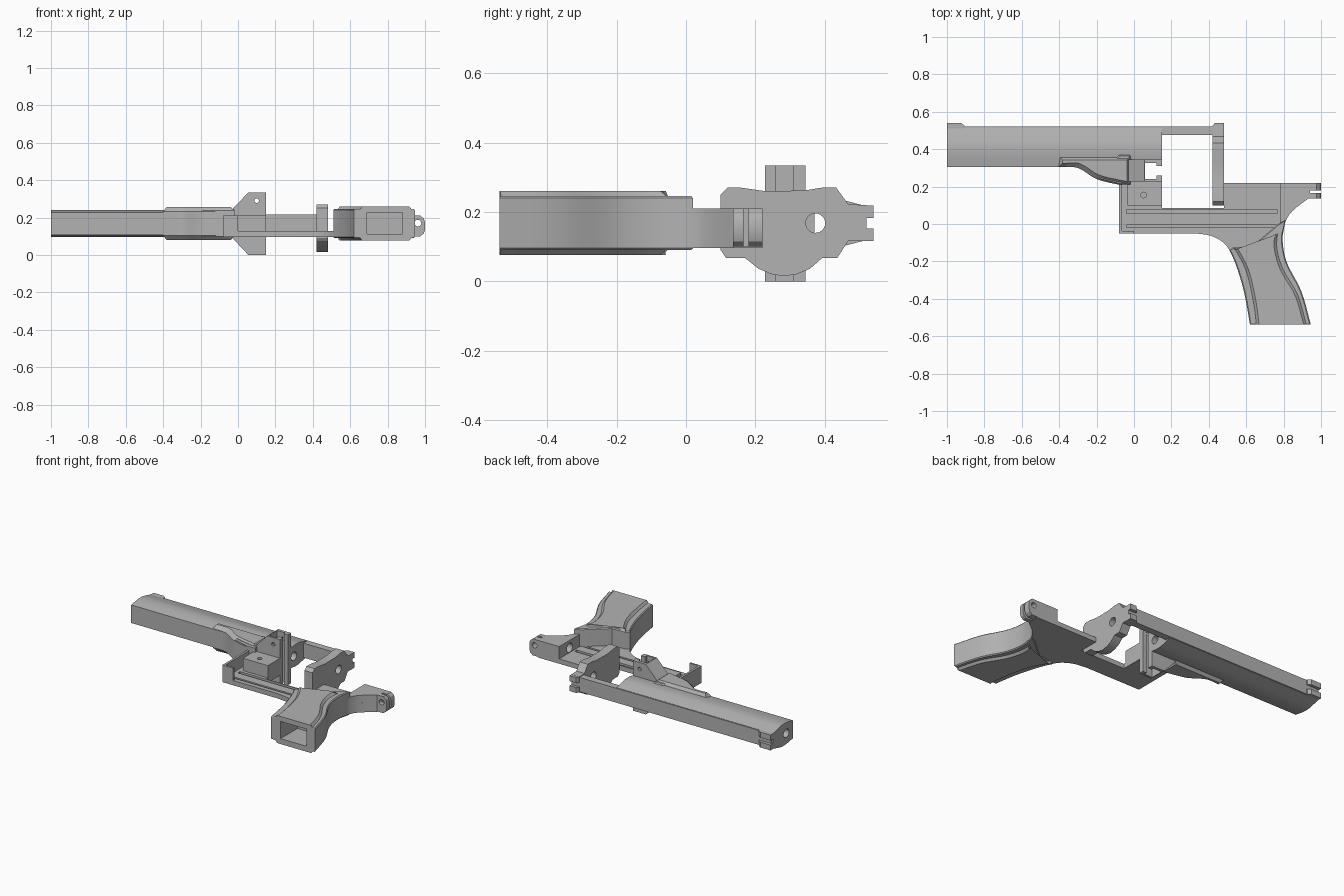
import bpy, bmesh, math

cube = bpy.data.objects.get("Cube")
if cube:
    bpy.data.objects.remove(cube, do_unlink=True)

grey = bpy.data.materials.new("plain grey")
grey.use_nodes = True
colour = (0.45, 0.45, 0.45, 1)
grey.diffuse_color = colour
grey.node_tree.nodes["Principled BSDF"].inputs["Base Color"].default_value = colour

MID = 0.168  # mid plane of the frame thickness
AXES = {"x": lambda a, b, c: (c, a, b),
        "y": lambda a, b, c: (a, c, b),
        "z": lambda a, b, c: (a, b, c)}


def prism(name, pts, lo, hi, axis="z", inset=0, ends=(), clamp_y=None):
    """Extrude an outline along an axis; chosen ends get a sloped rim."""
    bm = bmesh.new()
    place = AXES[axis]
    low = [bm.verts.new(place(a, b, lo)) for a, b in pts]
    high = [bm.verts.new(place(a, b, hi)) for a, b in pts]
    caps = [bm.faces.new(low), bm.faces.new(high)]
    n = len(pts)
    for i in range(n):
        j = (i + 1) % n
        bm.faces.new((low[i], low[j], high[j], high[i]))
    bmesh.ops.recalc_face_normals(bm, faces=bm.faces)
    for e in ends:
        bmesh.ops.inset_region(bm, faces=[caps[e]], thickness=inset, depth=inset)
    if clamp_y is not None:
        for v in bm.verts:
            v.co.y = max(v.co.y, clamp_y)
    me = bpy.data.meshes.new(name)
    bm.to_mesh(me)
    bm.free()
    me.materials.append(grey)
    ob = bpy.data.objects.new(name, me)
    bpy.context.collection.objects.link(ob)
    return ob


def box(name, x, y, z):
    return prism(name, [(x[0], y[0]), (x[1], y[0]), (x[1], y[1]), (x[0], y[1])], *z)


def rod(name, a, b, r, lo, hi, axis, n=24):
    pts = [(a + r * math.cos(2 * math.pi * i / n), b + r * math.sin(2 * math.pi * i / n))
           for i in range(n)]
    return prism(name, pts, lo, hi, axis)


def cut(ob, *cutters):
    for c in cutters:
        c.hide_render = True
        m = ob.modifiers.new("cut", "BOOLEAN")
        m.operation, m.object, m.solver = "DIFFERENCE", c, "EXACT"
        bpy.context.view_layer.objects.active = ob
        bpy.ops.object.modifier_apply(modifier=m.name)


def curve(pts, steps=5):
    """Smooth path through a few points."""
    out = []
    p = [pts[0]] + pts + [pts[-1]]
    for i in range(1, len(p) - 2):
        for s in range(steps):
            t = s / steps
            out.append(tuple(
                0.5 * (2 * p[i][k] + (p[i + 1][k] - p[i - 1][k]) * t
                       + (2 * p[i - 1][k] - 5 * p[i][k] + 4 * p[i + 1][k] - p[i + 2][k]) * t ** 2
                       + (3 * p[i][k] - p[i - 1][k] - 3 * p[i + 1][k] + p[i + 2][k]) * t ** 3)
                for k in (0, 1)))
    return out + [pts[-1]]


helpers = []
bore = rod("bore_cutter", 0.373, MID, 0.028, -1.1, 0.6, "x")
gap = box("gap_cutter", (0.09, 0.2), (0.26, 0.31), (-0.1, 0.5))
slot = box("slot_cutter", (0.06, 0.12), (0.24, 0.325), (-0.1, 0.5))
pin = rod("pin_cutter", 0.1, 0.29, 0.012, 0, 0.4, "y")
helpers += [bore, gap, slot, pin]

# Barrel and top strap
half = curve([(0.305, 0.06), (0.37, 0.071), (0.42, 0.072), (0.465, 0.063), (0.515, 0.05)], 4)
barrel = prism("barrel", [(y, MID + h) for y, h in half]
               + [(y, MID - h) for y, h in reversed(half)], -1, 0.15, "x")
cut(barrel, bore, gap, slot)
box("top_strap", (-0.99, 0.48), (0.475, 0.52), (MID - 0.048, MID + 0.048))

# Sight prongs at both ends of the strap
for name, x0, x1, ramp in (("front_sight", -1, -0.905, 0.02), ("rear_sight", 0.42, 0.48, -0.012)):
    outline = [(x0, 0.5), (x1, 0.5), (x1, 0.525 if ramp > 0 else 0.54),
               (x1 - max(ramp, 0), 0.54), (x0 - min(ramp, 0), 0.54), (x0, 0.525 if ramp < 0 else 0.54)]
    for side, c in (("upper", MID + 0.033), ("lower", MID - 0.033)):
        prism(f"{name}_{side}", outline, c - 0.018, c + 0.018)

# Neck under the barrel
edge = curve([(-0.4, 0.306), (-0.3, 0.3), (-0.2, 0.24), (-0.08, 0.21)], 4)
prism("neck", edge + [(-0.02, 0.21), (-0.02, 0.36), (-0.4, 0.36)],
      0.105, 0.231, inset=0.025, ends=(0, 1))
prism("neck_flare", [(-0.19, 0.24), (-0.08, 0.21), (-0.02, 0.21), (-0.02, 0.37), (-0.08, 0.37)],
      0.1, 0.238, inset=0.008, ends=(1,))

# Winged bracket with forked slot
bracket = prism("bracket", [(-0.035, 0.24), (0.055, 0.334), (0.15, 0.334),
                            (0.15, 0), (0.055, 0), (-0.035, 0.096)], 0.21, 0.345, "y")
cut(bracket, gap, slot, pin)
flank = box("bracket_cutter", (-0.1, 0.2), (0.2, 0.228), (0.21, 0.4))
flank_low = box("bracket_cutter_low", (-0.1, 0.2), (0.2, 0.228), (-0.1, 0.097))
helpers += [flank, flank_low]
cut(bracket, flank, flank_low)

# Recoil plate
plate = prism("recoil_plate", [
    (0.1, 0.25), (0.12, 0.27), (0.16, 0.27), (0.23, 0.26), (0.34, 0.262), (0.39, 0.27),
    (0.433, 0.27), (0.468, 0.222), (0.52, 0.22), (0.52, 0.118), (0.468, 0.117),
    (0.436, 0.068), (0.393, 0.068), (0.358, 0.037), (0.32, 0.021), (0.283, 0.015),
    (0.246, 0.021), (0.208, 0.037), (0.17, 0.068), (0.115, 0.068), (0.1, 0.09)],
    0.42, 0.48, "x")
cut(plate, bore)

# Thin lower frame with two grooves
front = curve([(0.33, -0.05), (0.43, -0.07), (0.51, -0.14), (0.58, -0.33), (0.62, -0.538)])
back = curve([(0.945, -0.538), (0.895, -0.36), (0.815, -0.2), (0.795, -0.06),
              (0.83, 0.05), (0.93, 0.135)])
base = prism("lower_frame", [(-0.08, -0.05)] + front[:11] + [(0.63, -0.13), (0.8, 0), (0.8, 0.22),
             (0.48, 0.22), (0.48, 0.085), (0.15, 0.085), (0.15, 0.215), (-0.08, 0.215)],
             0.096, 0.128)
for y in ((-0.02, -0.005), (0.055, 0.078)):
    groove = box("groove_cutter", (-0.04, 0.765), y, (0.113, 0.2))
    helpers.append(groove)
    cut(base, groove)

# Front walls and crane block
box("front_wall", (-0.08, -0.065), (-0.05, 0.21), (0.1, 0.21))
box("side_wall", (-0.08, 0.0), (-0.05, -0.037), (0.1, 0.21))
block = box("crane_block", (-0.035, 0.15), (0.1, 0.212), (0.1, 0.21))
hole = rod("block_cutter", 0.052, 0.155, 0.015, 0.16, 0.4, "z")
helpers.append(hole)
cut(block, hole)

# Hollow grip body
grip = prism("grip", front[10:] + back[:16] + [(0.81, 0.02), (0.77, 0), (0.63, -0.12), (0.53, -0.125)],
             0.096, 0.24, inset=0.006, ends=(0, 1), clamp_y=-0.538)
hollow = box("hollow_cutter", (0.69, 0.88), (-0.6, -0.36), (0.112, 0.226))
helpers.append(hollow)
cut(grip, hollow)

# Raised grip panels on both sides
panel = (curve([(0.53, -0.125), (0.595, -0.25), (0.635, -0.42), (0.652, -0.556)])
         + curve([(0.93, -0.556), (0.88, -0.38), (0.80, -0.24), (0.768, -0.13), (0.772, -0.05)])
         + [(0.64, -0.135)])
prism("upper_grip_panel", panel, 0.23, 0.242, inset=0.018, ends=(1,), clamp_y=-0.538)
prism("lower_grip_panel", panel, 0.094, 0.106, inset=0.018, ends=(0,), clamp_y=-0.538)

# Rear block and rounded hinge lug
rear = prism("rear_block", [(0.78, 0)] + back[15:] + [(0.935, 0.22), (0.78, 0.22)], 0.096, 0.21)
socket = rod("socket_cutter", 0.11, 0.16, 0.03, 0.7, 0.86, "x")
helpers.append(socket)
cut(rear, socket)
lug = prism("hinge_lug", [(0.92, 0.1), (0.975, 0.1), (0.993, 0.115), (1, 0.135), (1, 0.175),
                          (0.993, 0.195), (0.975, 0.21), (0.92, 0.21)], 0.136, 0.22, "y")
lug_hole = rod("lug_cutter", 0.962, 0.17, 0.018, 0, 0.4, "y")
lug_slot = box("lug_slot_cutter", (0.94, 1.1), (0.165, 0.18), (0, 0.4))
helpers += [lug_hole, lug_slot]
cut(lug, lug_hole, lug_slot)

for h in helpers:
    bpy.data.objects.remove(h, do_unlink=True)

# Smooth the curved parts and keep crisp edges
bpy.ops.object.select_all(action="DESELECT")
for ob in bpy.context.collection.objects:
    if ob.type == "MESH":
        ob.select_set(True)
        bpy.context.view_layer.objects.active = ob
bpy.ops.object.shade_smooth_by_angle(angle=math.radians(25))
